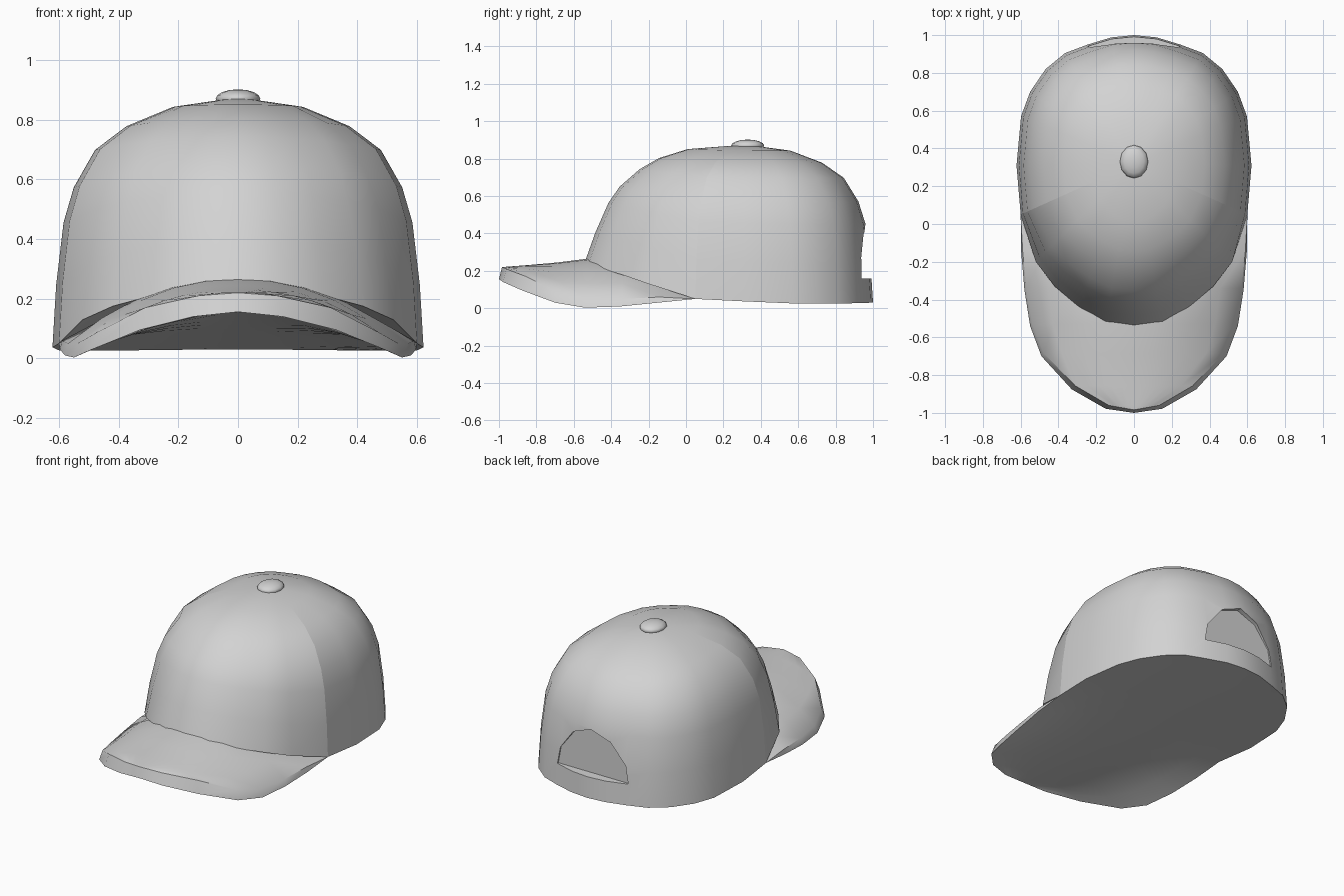
import bpy
import bmesh

cube = bpy.data.objects.get("Cube")
if cube:
    bpy.data.objects.remove(cube, do_unlink=True)

grey = bpy.data.materials.new("plain grey cloth")
grey.use_nodes = True
colour = (0.65, 0.65, 0.65, 1)
grey.diffuse_color = colour
grey.node_tree.nodes["Principled BSDF"].inputs["Base Color"].default_value = colour


def make_object(name, bm):
    bmesh.ops.remove_doubles(bm, verts=bm.verts, dist=0.0005)
    mesh = bpy.data.meshes.new(name)
    bm.to_mesh(mesh)
    bm.free()
    mesh.materials.append(grey)
    obj = bpy.data.objects.new(name, mesh)
    bpy.context.collection.objects.link(obj)
    return obj


def select_only(obj):
    bpy.ops.object.select_all(action="DESELECT")
    obj.select_set(True)
    bpy.context.view_layer.objects.active = obj


def smooth(obj, angle):
    select_only(obj)
    bpy.ops.object.shade_smooth_by_angle(angle=angle)


def skin(bm, rows, flip=False):
    """Cover neighbouring rows of vertices with quads."""
    for a, b in zip(rows, rows[1:]):
        for i in range(len(a) - 1):
            quad = [a[i], a[i + 1], b[i + 1], b[i]]
            bm.faces.new(quad[::-1] if flip else quad)


# Rim of the back half, shared by crown and underside: y, half width, z
back_rim = [(0.31, 0.622, 0.037), (0.57, 0.598, 0.026), (0.7, 0.55, 0.025),
            (0.82, 0.468, 0.026), (0.905, 0.365, 0.027), (0.95, 0.245, 0.028),
            (0.988, 0.12, 0.03), (1, 0, 0.03)]

# Brim stations: y, half width, lower edge, upper edge, upper middle
brim_rows = [(-1, 0, 0.156, 0.22, 0.22),
             (-0.978, 0.15, 0.14, 0.21, 0.222),
             (-0.875, 0.33, 0.095, 0.17, 0.23),
             (-0.7, 0.49, 0.03, 0.085, 0.245),
             (-0.54, 0.55, 0.003, 0.05, 0.265),
             (-0.35, 0.58, 0.01, 0.05, 0.27),
             (-0.15, 0.597, 0.03, 0.06, 0.22),
             (0.05, 0.6, 0.05, 0.05, 0.12)]


# Brim with the closed underside of the whole cap
def arch_row(bm, y, width, edge, middle, columns=10):
    row = []
    for i in range(columns + 1):
        u = 2 * i / columns - 1
        z = middle + (edge - middle) * abs(u) ** 2.2
        row.append(bm.verts.new((u * width, y, z)))
    return row


def under_row(bm, y, width, edge):
    """The middle of the underside slopes evenly from the tip to the back."""
    return arch_row(bm, y, width, edge, 0.093 - 0.063 * y)


bm = bmesh.new()
lower, upper = [], []
for y, w, low, high, high_mid in brim_rows:
    inset = 0.25 * (high - low)
    lower.append(under_row(bm, y, w, low))
    upper.append(arch_row(bm, y + inset, max(0, w - inset), high, high_mid))
skin(bm, upper)
for side, flip in ((-1, False), (0, True)):
    skin(bm, [[r[side] for r in lower], [r[side] for r in upper]], flip)
lower += [under_row(bm, y, w, z) for y, w, z in back_rim]
skin(bm, lower, True)
smooth(make_object("brim_and_underside", bm), 0.7)

# Crown: base outline scaled towards the top, with a steeper front panel
front_rim = [(0, -0.54, 0.25), (0.15, -0.52, 0.24), (0.29, -0.44, 0.21),
             (0.42, -0.33, 0.175), (0.52, -0.2, 0.13), (0.6, 0.05, 0.05)]
half = front_rim + [(w, y, z) for y, w, z in back_rim]
outline = half + [(-x, y, z) for x, y, z in half[-2:0:-1]]
# height share, side radius share, front radius share
levels = [(0, 1, 1), (0.25, 0.98, 0.935), (0.5, 0.94, 0.855), (0.64, 0.885, 0.785),
          (0.79, 0.77, 0.66), (0.885, 0.6, 0.54), (0.962, 0.35, 0.36)]
centre_y, top_z = 0.32, 0.875

bm = bmesh.new()
rings = []
for height, side_r, front_r in levels:
    ring = []
    for x, y, z in outline:
        frontness = min(1, max(0, (0.05 - y) / 0.55))
        r = side_r + (front_r - side_r) * frontness
        ring.append(bm.verts.new((x * r, centre_y + (y - centre_y) * r,
                                  z + (top_z - z) * height)))
    rings.append(ring)
skin(bm, [ring + ring[:1] for ring in rings])
apex = bm.verts.new((0, centre_y, top_z))
inner = bm.verts.new((0, centre_y, 0.17))
count = len(outline)
for i in range(count):
    j = (i + 1) % count
    bm.faces.new((rings[-1][i], rings[-1][j], apex))
    bm.faces.new((rings[0][j], rings[0][i], inner))
# Seams between the front panel and the back panels
seam = len(front_rim) - 1
for column in (seam, count - seam):
    for a, b in zip(rings, rings[1:]):
        bm.edges.get((a[column], b[column])).smooth = False
crown = make_object("crown", bm)

# Arched opening above the back strap
arch = [(-0.25, 0.16), (0.25, 0.16), (0.23, 0.27), (0.13, 0.4), (0, 0.45),
        (-0.13, 0.4), (-0.23, 0.27)]
bm = bmesh.new()
face = bm.faces.new([bm.verts.new((x, 0.93, z)) for x, z in arch])
extruded = bmesh.ops.extrude_face_region(bm, geom=[face])
moved = [v for v in extruded["geom"] if isinstance(v, bmesh.types.BMVert)]
bmesh.ops.translate(bm, verts=moved, vec=(0, 0.3, 0))
bmesh.ops.recalc_face_normals(bm, faces=bm.faces)
cutter = make_object("opening_cutter", bm)
cutter.hide_render = True
cut = crown.modifiers.new("opening", "BOOLEAN")
cut.operation = "DIFFERENCE"
cut.solver = "EXACT"
cut.object = cutter
select_only(crown)
bpy.ops.object.modifier_apply(modifier=cut.name)
bpy.data.objects.remove(cutter, do_unlink=True)
smooth(crown, 0.65)

# Button on top
bm = bmesh.new()
bmesh.ops.create_uvsphere(bm, u_segments=12, v_segments=8, radius=1)
bmesh.ops.scale(bm, verts=bm.verts, vec=(0.075, 0.088, 0.032))
bmesh.ops.translate(bm, verts=bm.verts, vec=(0, 0.33, 0.87))
smooth(make_object("top_button", bm), 1.2)
